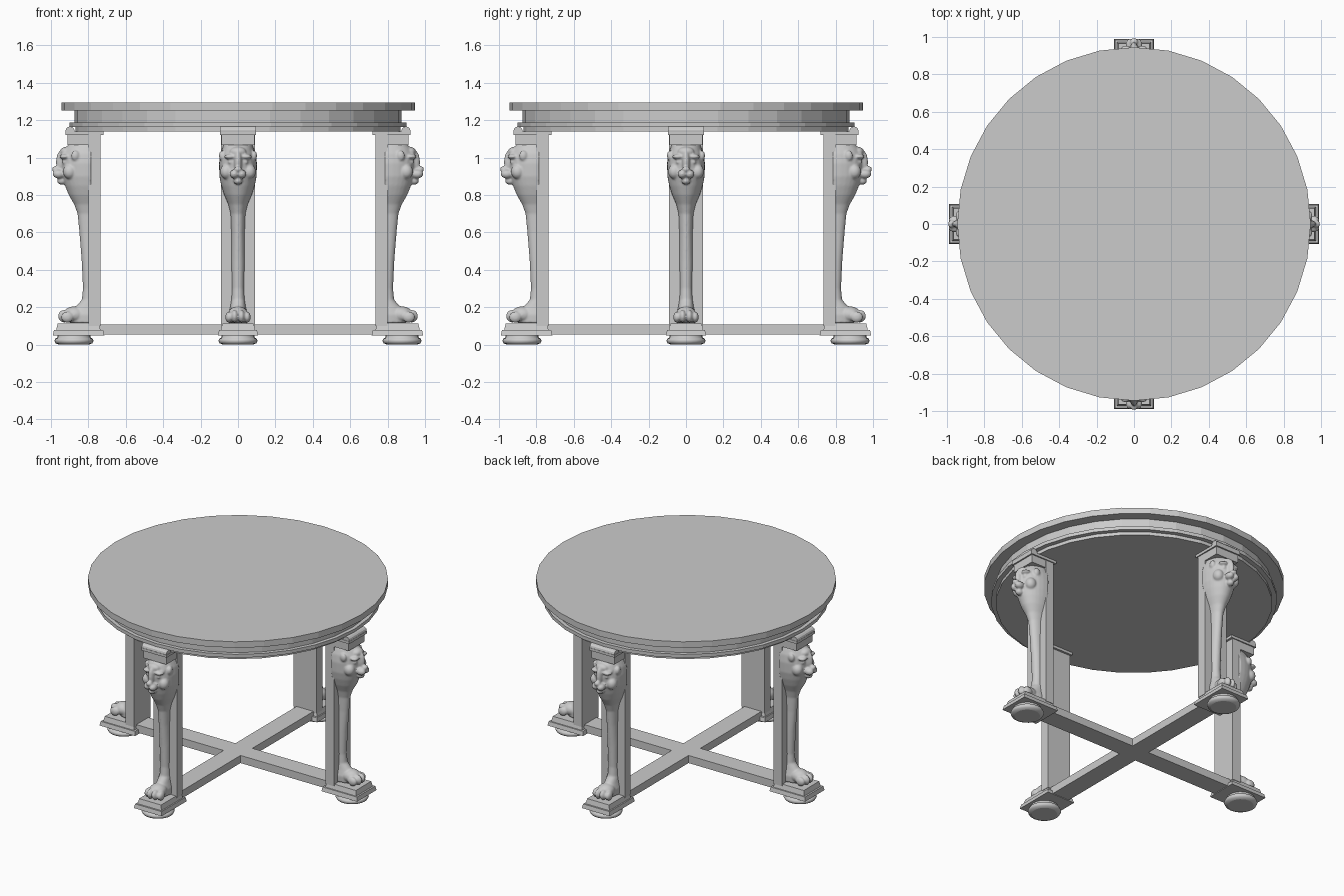
import bpy, bmesh
from math import sin, cos, pi
from mathutils import Matrix, Vector

if "Cube" in bpy.data.objects:
    bpy.data.objects.remove(bpy.data.objects["Cube"])

stone = bpy.data.materials.new("plain_grey")
stone.use_nodes = True
GREY = (0.6, 0.6, 0.6, 1)
stone.diffuse_color = GREY
stone.node_tree.nodes["Principled BSDF"].inputs["Base Color"].default_value = GREY


def to_mesh(name, bm):
    bmesh.ops.recalc_face_normals(bm, faces=bm.faces)
    mesh = bpy.data.meshes.new(name)
    bm.to_mesh(mesh)
    bm.free()
    mesh.materials.append(stone)
    return mesh


def place(name, mesh, turn=0):
    obj = bpy.data.objects.new(name, mesh)
    obj.rotation_euler.z = turn
    bpy.context.collection.objects.link(obj)
    return obj


def loft(bm, rings):
    """Skin closed rings of points and cap both ends."""
    rows = [[bm.verts.new(p) for p in ring] for ring in rings]
    n = len(rows[0])
    for a, b in zip(rows, rows[1:]):
        for i in range(n):
            j = (i + 1) % n
            bm.faces.new((a[i], a[j], b[j], b[i]))
    bm.faces.new(rows[0])
    bm.faces.new(rows[-1])


def turned(bm, profile, sides, cx=0):
    """Turn a (radius, z) profile about a vertical axis."""
    loft(bm, [[(cx + r * cos(2 * pi * i / sides), r * sin(2 * pi * i / sides), z)
               for i in range(sides)] for r, z in profile])


def block(bm, x0, x1, half, z0, z1, taper=0):
    """Box whose top is drawn in by the taper."""
    loft(bm, [[(x0 + t, t - half, z), (x1 - t, t - half, z),
               (x1 - t, half - t, z), (x0 + t, half - t, z)]
              for z, t in ((z0, 0), (z1, taper))])


def ball(bm, centre, radii):
    m = Matrix.Translation(centre) @ Matrix.Diagonal(Vector(radii)).to_4x4()
    bmesh.ops.create_icosphere(bm, subdivisions=3, radius=1, matrix=m)


def pair(bm, centre, radii):
    x, y, z = centre
    for side in (-1, 1):
        ball(bm, (x, y * side, z), radii)


# Round top with its apron and moulding
bm = bmesh.new()
turned(bm, [(.87, 1.14), (.87, 1.163), (.9, 1.163), (.9, 1.187), (.875, 1.187),
            (.875, 1.253), (.945, 1.253), (.945, 1.295)], 32)
place("table_top", to_mesh("table_top", bm))

# Crossed stretcher as one outline
bm = bmesh.new()
arm, half = .76, .065
outline = []
for k in range(4):
    turn = Matrix.Rotation(k * pi / 2, 3, "Z")
    outline += [turn @ Vector(p) for p in ((arm, -half, 0), (arm, half, 0), (half, half, 0))]
loft(bm, [[p + Vector((0, 0, z)) for p in outline] for z in (.055, .108)])
place("cross_stretcher", to_mesh("cross_stretcher", bm))

# Square post, plinth and capital
bm = bmesh.new()
block(bm, .735, .8, .09, .1, 1.13)
post = to_mesh("post", bm)

bm = bmesh.new()
block(bm, .715, .99, .107, .05, .078, .006)
block(bm, .735, .972, .092, .078, .112, .008)
plinth = to_mesh("plinth", bm)

bm = bmesh.new()
block(bm, .735, .912, .088, 1.068, 1.122)
block(bm, .72, .922, .097, 1.122, 1.14)
loft(bm, [[(.898 + .024 * cos(a * pi / 6), y, 1.144 + .022 * sin(a * pi / 6))
           for a in range(12)] for y in (-.095, .095)])
capital = to_mesh("capital", bm)

# Flattened bun foot
bm = bmesh.new()
turned(bm, [(.08, 0), (.098, .007), (.105, .02), (.1, .032), (.088, .038), (.088, .052)], 24, .877)
foot = to_mesh("bun_foot", bm)
for f in foot.polygons:
    f.use_smooth = abs(f.normal.z) < .95

# Animal leg: half-round sections given as height, front and half width
SECTIONS = [(.115, .9, .05), (.16, .9, .052), (.2, .87, .042), (.24, .835, .036),
            (.3, .829, .033), (.45, .836, .036), (.6, .848, .036), (.7, .858, .04),
            (.75, .876, .052), (.8, .905, .074), (.85, .925, .09), (.9, .94, .1),
            (.97, .945, .102), (1.02, .94, .095), (1.05, .925, .084), (1.075, .9, .075)]
BACK = .785
bm = bmesh.new()
loft(bm, [[(BACK + (x - BACK) * max(cos(a * pi / 16), 0) ** .8, w * sin(a * pi / 16), z)
           for a in range(-8, 9)] for z, x, w in SECTIONS])
# Paw and toes
ball(bm, (.875, 0, .16), (.06, .055, .045))
pair(bm, (.93, .018, .152), (.033, .019, .034))
pair(bm, (.913, .049, .147), (.033, .019, .03))
# Lion face
ball(bm, (.945, 0, .975), (.028, .02, .065))
ball(bm, (.975, 0, .938), (.02, .021, .016))
pair(bm, (.958, .02, .912), (.033, .025, .024))
ball(bm, (.94, 0, .875), (.028, .024, .02))
pair(bm, (.925, .042, 1.005), (.03, .032, .014))
pair(bm, (.928, .04, .976), (.014, .014, .01))
pair(bm, (.9, .062, .925), (.036, .034, .04))
pair(bm, (.87, .086, 1.01), (.022, .016, .028))
ball(bm, (.92, 0, 1.03), (.032, .045, .028))
leg = to_mesh("lion_leg", bm)

# Four identical supports
for k, where in enumerate(("left", "back", "right", "front")):
    turn = k * pi / 2
    for name, mesh in (("post", post), ("plinth", plinth), ("capital", capital), ("bun_foot", foot)):
        place(where + "_" + name, mesh, turn)
    obj = place(where + "_lion_leg", leg, turn)
    fuse = obj.modifiers.new("fuse", "REMESH")
    fuse.mode = "VOXEL"
    fuse.voxel_size = .006
    fuse.use_smooth_shade = True
    soften = obj.modifiers.new("soften", "SMOOTH")
    soften.factor = .5
    soften.iterations = 4
